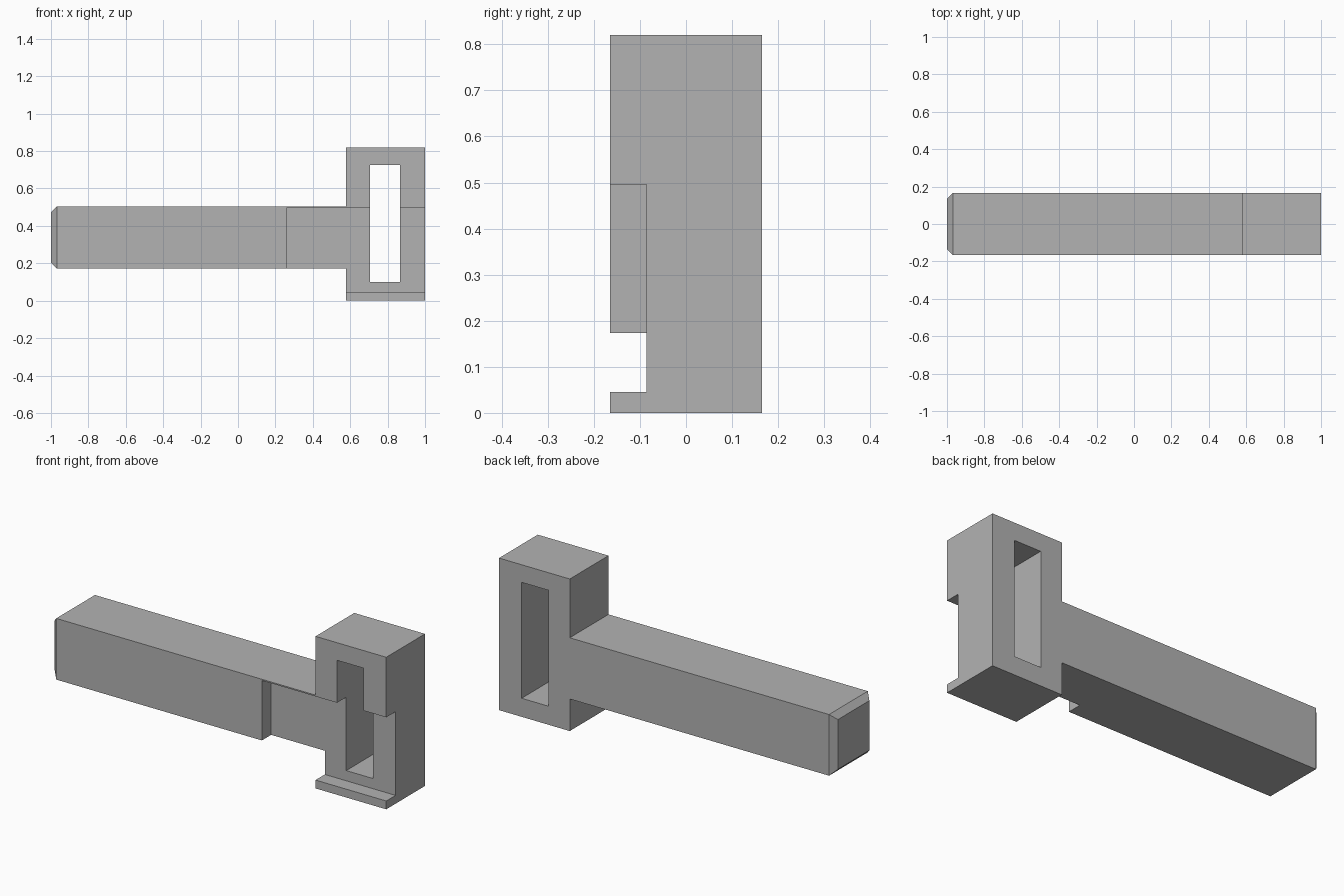
import bpy
import bmesh
from mathutils import Vector

cube = bpy.data.objects.get("Cube")
if cube:
    bpy.data.objects.remove(cube, do_unlink=True)

grey = bpy.data.materials.new("plain grey")
grey.use_nodes = True
colour = (0.45, 0.45, 0.45, 1)
grey.diffuse_color = colour
grey.node_tree.nodes["Principled BSDF"].inputs["Base Color"].default_value = colour

HALF = 0.165           # half depth of the whole part
BAR_LOW, BAR_TOP = 0.173, 0.503


def box(name, low, high, chamfer_left=0):
    """Box between two corners, optionally chamfered around its -x end."""
    low, high = Vector(low), Vector(high)
    bm = bmesh.new()
    bmesh.ops.create_cube(bm, size=1)
    for v in bm.verts:
        v.co = (low + high) / 2 + v.co * (high - low)
    if chamfer_left:
        end = [e for e in bm.edges if all(v.co.x < low.x + 0.001 for v in e.verts)]
        bmesh.ops.bevel(bm, geom=end, offset=chamfer_left, segments=1, affect='EDGES')
    mesh = bpy.data.meshes.new(name)
    bm.to_mesh(mesh)
    bm.free()
    mesh.materials.append(grey)
    obj = bpy.data.objects.new(name, mesh)
    bpy.context.collection.objects.link(obj)
    return obj


def combine(target, other, operation):
    """Apply a boolean and remove the helper."""
    mod = target.modifiers.new(operation.lower(), 'BOOLEAN')
    mod.operation = operation
    mod.solver = 'EXACT'
    mod.object = other
    bpy.context.view_layer.objects.active = target
    bpy.ops.object.modifier_apply(modifier=mod.name)
    bpy.data.objects.remove(other, do_unlink=True)


# Long bar with a chamfered tip, joined to the upright head
bar = box("bar_with_slotted_head", (-1, -HALF, BAR_LOW), (0.65, HALF, BAR_TOP), 0.031)
head = box("head", (0.578, -HALF, 0), (1, HALF, 0.82))
combine(bar, head, 'UNION')

# Tall slot through the head
slot = box("slot_cutter", (0.706, -1, 0.1), (0.865, 1, 0.725))
combine(bar, slot, 'DIFFERENCE')

# Shallow recess across the front, leaving a lip at the foot
recess = box("recess_cutter", (0.258, -1, 0.045), (1.2, -0.086, 0.496))
combine(bar, recess, 'DIFFERENCE')
